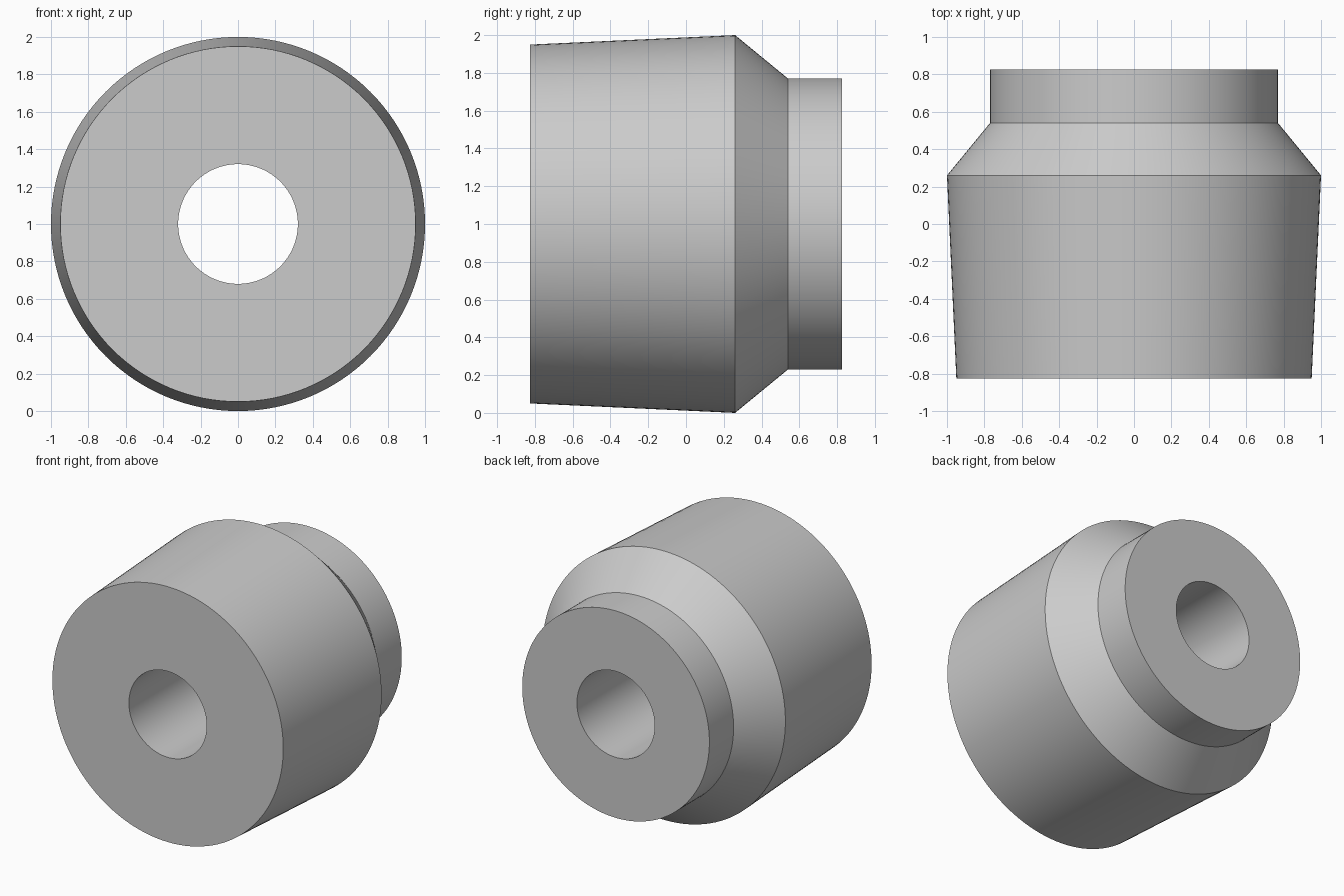
import bpy, bmesh, math

if "Cube" in bpy.data.objects:
    bpy.data.objects.remove(bpy.data.objects["Cube"])

SIDES = 128

# Closed cross-section of the bushing: (radius, y), bore first
profile = [(0.32, -0.825), (0.95, -0.825), (1.0, 0.26),
           (0.77, 0.54), (0.77, 0.825), (0.32, 0.825)]

# Revolve the cross-section around the y axis at z = 1
bm = bmesh.new()
rings = []
for i in range(SIDES):
    a = 2 * math.pi * i / SIDES
    rings.append([bm.verts.new((r * math.cos(a), y, 1 + r * math.sin(a)))
                  for r, y in profile])
n = len(profile)
for i in range(SIDES):
    p, q = rings[i], rings[(i + 1) % SIDES]
    for j in range(n):
        k = (j + 1) % n
        bm.faces.new((p[j], p[k], q[k], q[j]))
bmesh.ops.recalc_face_normals(bm, faces=bm.faces)

mesh = bpy.data.meshes.new("tapered_bushing")
bm.to_mesh(mesh)
bm.free()
bushing = bpy.data.objects.new("tapered_bushing", mesh)
bpy.context.collection.objects.link(bushing)

# Smooth round walls with crisp rims
bpy.context.view_layer.objects.active = bushing
bushing.select_set(True)
bpy.ops.object.shade_smooth_by_angle(angle=math.radians(25))
